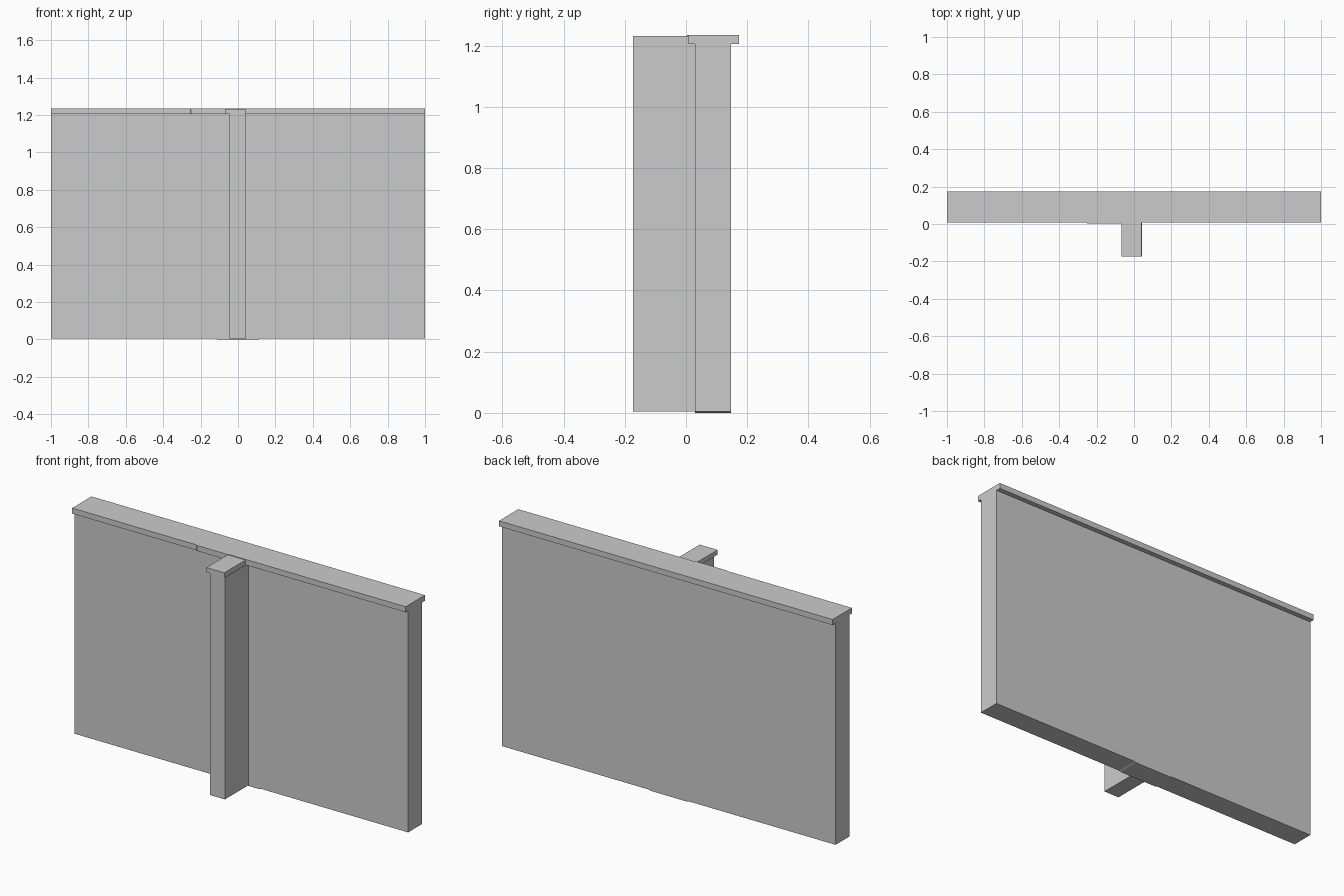
import bpy, bmesh
from mathutils import Vector

if "Cube" in bpy.data.objects:
    bpy.data.objects.remove(bpy.data.objects["Cube"])


def prism(name, points, sweep):
    """Extrude a planar outline (list of 3D points) along a vector."""
    bm = bmesh.new()
    face = bm.faces.new([bm.verts.new(p) for p in points])
    result = bmesh.ops.extrude_face_region(bm, geom=[face], use_keep_orig=True)
    moved = [g for g in result["geom"] if isinstance(g, bmesh.types.BMVert)]
    bmesh.ops.translate(bm, verts=moved, vec=Vector(sweep))
    bmesh.ops.recalc_face_normals(bm, faces=bm.faces)
    mesh = bpy.data.meshes.new(name)
    bm.to_mesh(mesh)
    bm.free()
    obj = bpy.data.objects.new(name, mesh)
    bpy.context.collection.objects.link(obj)
    return obj


def box(name, x0, x1, y0, y1, z0, z1):
    outline = [(x0, y0, z0), (x1, y0, z0), (x1, y1, z0), (x0, y1, z0)]
    return prism(name, outline, (0, 0, z1 - z0))


COPING_BASE = 1.205

# Main wall: elevation outline with a slightly lower middle at the base
elevation = [(-1, 0.004), (-0.12, 0.004), (-0.11, 0), (0.11, 0),
             (0.12, 0.004), (1, 0.004), (1, COPING_BASE), (-1, COPING_BASE)]
prism("wall", [(x, 0.029, z) for x, z in elevation], (0, 0.118, 0))

# Wall coping: plan outline with a slight bulge beside the cross wall
plan = [(-1, 0.008), (-0.255, 0.008), (-0.25, 0.004), (-0.07, 0.004),
        (-0.06, 0.008), (1, 0.008), (1, 0.173), (-1, 0.173)]
prism("wall_coping", [(x, y, COPING_BASE) for x, y in plan], (0, 0, 0.03))

# Short cross wall projecting to the front, with its offset coping
box("cross_wall", -0.046, 0.043, -0.173, 0.035, 0.004, COPING_BASE)
box("cross_wall_coping", -0.068, 0.039, -0.173, 0.02, COPING_BASE, 1.231)
